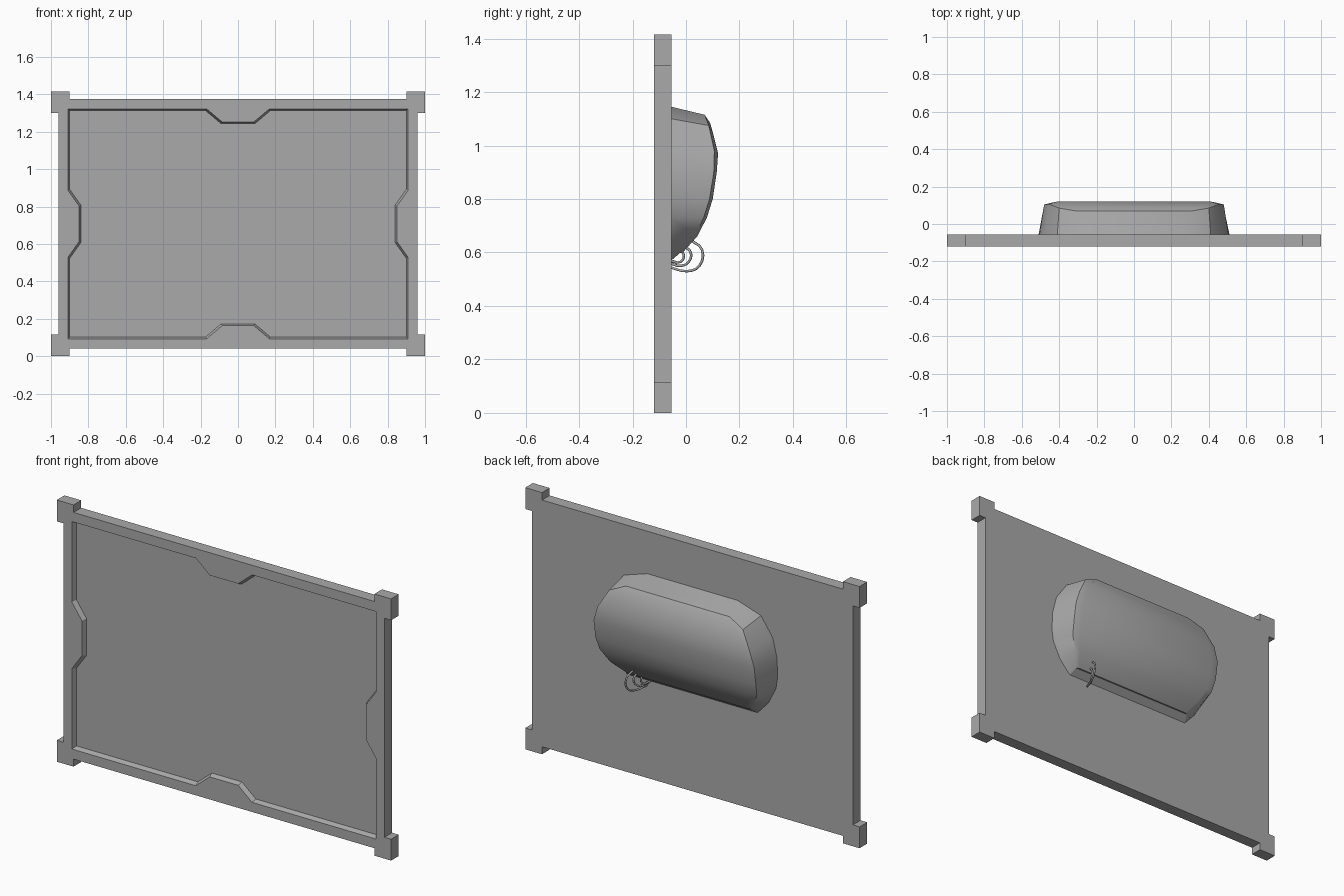
import bpy, bmesh, math
from mathutils import Vector

cube = bpy.data.objects.get("Cube")
if cube:
    bpy.data.objects.remove(cube, do_unlink=True)

# One plain grey for everything
grey = bpy.data.materials.new("plain_grey")
grey.use_nodes = True
colour = (0.4, 0.4, 0.4, 1)
grey.diffuse_color = colour
grey.node_tree.nodes["Principled BSDF"].inputs["Base Color"].default_value = colour

MID_Z = 0.7075
FRONT, BACK, FLOOR = -0.12, -0.055, -0.095


def add_object(name, data):
    obj = bpy.data.objects.new(name, data)
    bpy.context.collection.objects.link(obj)
    data.materials.append(grey)
    return obj


def finish(bm, name):
    bmesh.ops.recalc_face_normals(bm, faces=bm.faces[:])
    mesh = bpy.data.meshes.new(name)
    bm.to_mesh(mesh)
    bm.free()
    return add_object(name, mesh)


def four_way(quarter):
    """Mirror a quarter outline into a closed loop."""
    half = quarter + [(-x, z) for x, z in reversed(quarter)]
    return half + [(-x, -z) for x, z in half]


def ring(bm, outline, y):
    return [bm.verts.new((x, y, MID_Z + z)) for x, z in outline]


def bridge(bm, a, b):
    n = len(a)
    for i in range(n):
        j = (i + 1) % n
        bm.faces.new((a[i], a[j], b[j], b[i]))


# Panel: slab with square corner blocks and a notched recess in the front
edge = four_way([(0.96, 0.592), (1, 0.592), (1, MID_Z), (0.9, MID_Z), (0.9, 0.667)])
lip = four_way([(0.85, 0.095), (0.91, 0.18), (0.91, 0.615), (0.168, 0.615), (0.085, 0.545)])
floor = four_way([(0.84, 0.1), (0.9, 0.185), (0.9, 0.605), (0.173, 0.605), (0.09, 0.535)])

bm = bmesh.new()
back_ring, front_ring = ring(bm, edge, BACK), ring(bm, edge, FRONT)
lip_ring, floor_ring = ring(bm, lip, FRONT), ring(bm, floor, FLOOR)
bm.faces.new(back_ring)
bridge(bm, back_ring, front_ring)
bridge(bm, lip_ring, floor_ring)
bm.faces.new(floor_ring)
rim_edges = [bm.edges.get((r[i - 1], r[i])) for r in (front_ring, lip_ring) for i in range(len(r))]
bmesh.ops.triangle_fill(bm, edges=rim_edges, use_beauty=True, use_dissolve=False)
finish(bm, "screen_panel")

# Rear housing: base outline, shoulder and crown, from top to bottom
base = [(0.27, 1.145), (0.41, 1.10), (0.48, 1.0), (0.505, 0.9),
        (0.51, 0.8), (0.5, 0.73), (0.455, 0.64), (0.39, 0.57)]
shoulder = [(0.31, 0.07, 1.115), (0.40, 0.085, 1.075), (0.455, 0.106, 0.98), (0.48, 0.104, 0.9),
            (0.48, 0.088, 0.8), (0.47, 0.066, 0.73), (0.43, 0.033, 0.66), (0.375, -0.02, 0.60)]
crown = [(0.34, 0.09, 1.085), (0.385, 0.1, 1.05), (0.41, 0.12, 0.97), (0.435, 0.115, 0.9),
         (0.435, 0.1, 0.8), (0.43, 0.078, 0.73), (0.40, 0.042, 0.66), (0.36, -0.012, 0.60)]

bm = bmesh.new()
rings = []
for half in ([(x, BACK, z) for x, z in base], shoulder, crown):
    points = half + [(-x, y, z) for x, y, z in reversed(half)]
    rings.append([bm.verts.new(p) for p in points])
bridge(bm, rings[0], rings[1])
bridge(bm, rings[1], rings[2])
top = rings[2]
for i in range(len(crown) - 1):
    bm.faces.new((top[i], top[i + 1], top[-2 - i], top[-1 - i]))
housing = finish(bm, "rear_housing")
bpy.ops.object.select_all(action="DESELECT")
housing.select_set(True)
bpy.context.view_layer.objects.active = housing
bpy.ops.object.shade_smooth_by_angle(angle=math.radians(28))


# Cables looping from under the housing into the back of the panel
def cable(name, points):
    curve = bpy.data.curves.new(name, "CURVE")
    curve.dimensions = "3D"
    curve.bevel_depth = 0.005
    curve.bevel_resolution = 1
    curve.resolution_u = 3
    spline = curve.splines.new("BEZIER")
    spline.bezier_points.add(len(points) - 1)
    for bp, p in zip(spline.bezier_points, points):
        bp.co = Vector(p)
        bp.handle_left_type = bp.handle_right_type = "AUTO"
    add_object(name, curve)


cable("outer_cable", [(0.30, 0.02, 0.645), (0.315, 0.06, 0.61), (0.315, 0.05, 0.55),
                      (0.30, 0.005, 0.53), (0.27, -0.06, 0.545)])
cable("middle_cable", [(0.29, -0.01, 0.625), (0.30, 0.018, 0.60), (0.295, 0.01, 0.565),
                       (0.28, -0.02, 0.55), (0.26, -0.06, 0.56)])
cable("inner_cable", [(0.27, -0.025, 0.61), (0.275, -0.008, 0.59),
                      (0.27, -0.02, 0.565), (0.25, -0.06, 0.57)])
